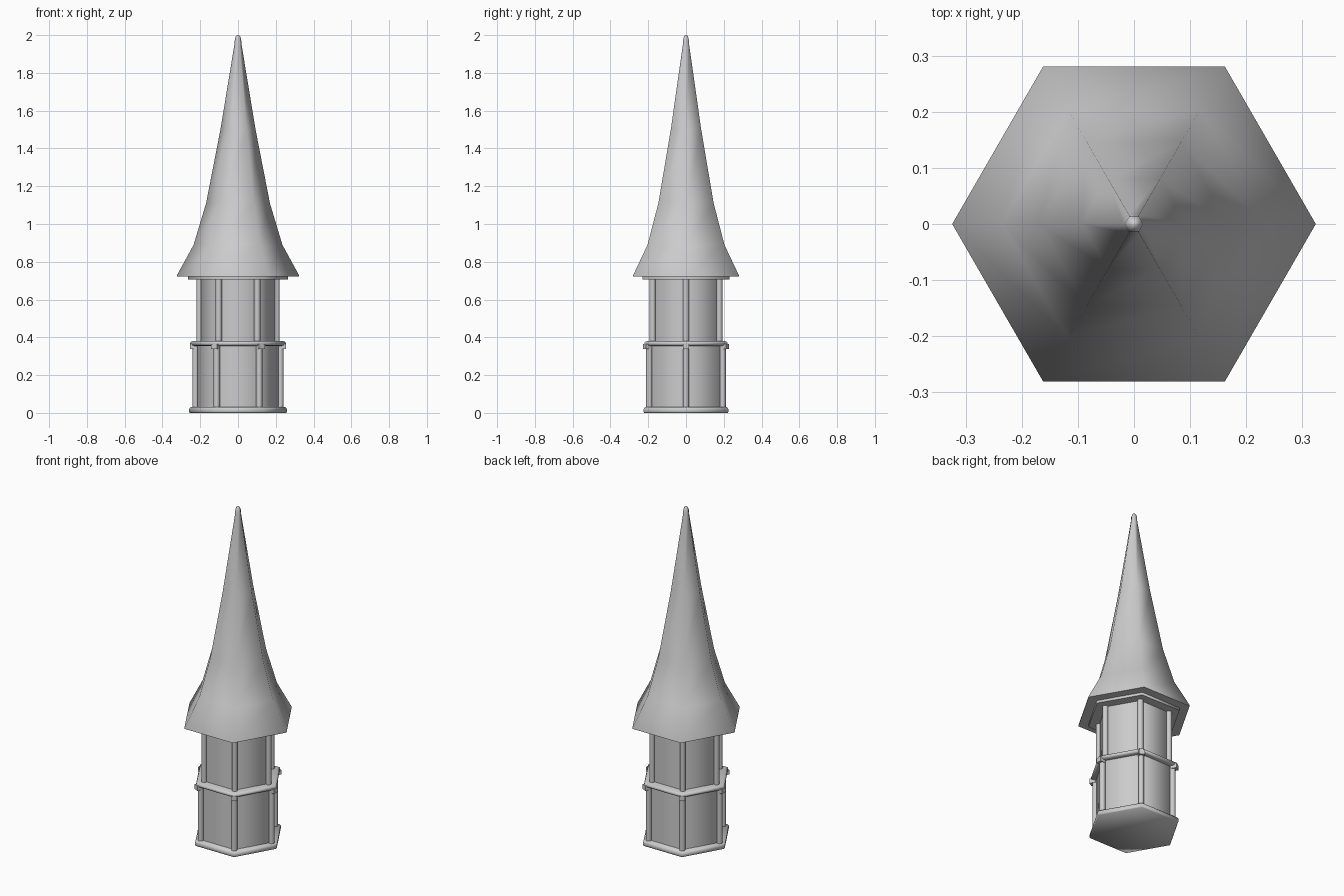
import bpy, bmesh, math

if "Cube" in bpy.data.objects:
    bpy.data.objects.remove(bpy.data.objects["Cube"])

SIDES = 6
ANGLES = [math.tau * i / SIDES for i in range(SIDES)]


def finish(name, bm, angle):
    bmesh.ops.recalc_face_normals(bm, faces=bm.faces)
    me = bpy.data.meshes.new(name)
    bm.to_mesh(me)
    bm.free()
    ob = bpy.data.objects.new(name, me)
    bpy.context.collection.objects.link(ob)
    bpy.ops.object.select_all(action='DESELECT')
    ob.select_set(True)
    bpy.context.view_layer.objects.active = ob
    bpy.ops.object.shade_smooth_by_angle(angle=math.radians(angle))
    return ob


def hexagon(name, profile, angle=62):
    """Loft a closed six-sided solid through (radius, z) rings."""
    bm = bmesh.new()
    rings = [[bm.verts.new((r * math.cos(a), r * math.sin(a), z)) for a in ANGLES]
             for r, z in profile]
    for lo, hi in zip(rings, rings[1:]):
        for i in range(SIDES):
            j = (i + 1) % SIDES
            bm.faces.new((lo[i], lo[j], hi[j], hi[i]))
    bm.faces.new(rings[0][::-1])
    bm.faces.new(rings[-1])
    return finish(name, bm, angle)


def corner_part(name, sides, part_radius, ring_radius, z0, z1):
    """One upright prism on every corner of the tower."""
    for n, a in enumerate(ANGLES):
        bm = bmesh.new()
        bmesh.ops.create_cone(bm, cap_ends=True, segments=sides, radius1=part_radius,
                              radius2=part_radius, depth=z1 - z0)
        spin = a + (math.pi / 4 if sides == 4 else 0)
        c, s = math.cos(spin), math.sin(spin)
        for v in bm.verts:
            x, y, z = v.co
            v.co = (c * x - s * y + ring_radius * math.cos(a),
                    s * x + c * y + ring_radius * math.sin(a), z + (z0 + z1) / 2)
        finish(f"{name}_{n + 1}", bm, 50)


# Base plate and walls
hexagon("base_plate", [(0.255, 0), (0.259, 0.006), (0.259, 0.02), (0.252, 0.03)])
hexagon("lower_walls", [(0.222, 0.025), (0.222, 0.365)])
hexagon("upper_walls", [(0.202, 0.37), (0.202, 0.715)])

# Rounded ledge between the storeys, and plate under the eaves
hexagon("middle_ledge", [(0.24, 0.355), (0.25, 0.358), (0.255, 0.367),
                         (0.25, 0.376), (0.24, 0.38)])
hexagon("eaves_plate", [(0.265, 0.705), (0.265, 0.724)])

# Corner posts and the small blocks below the ledge
corner_part("lower_post", 12, 0.016, 0.225, 0.025, 0.36)
corner_part("upper_post", 12, 0.016, 0.204, 0.375, 0.71)
corner_part("ledge_block", 4, 0.024, 0.237, 0.338, 0.366)

# Flared spire with a rounded tip
hexagon("spire_roof", [(0.324, 0.721), (0.324, 0.727), (0.235, 0.89), (0.169, 1.11),
                       (0.093, 1.5), (0.019, 1.95), (0.0165, 1.98),
                       (0.011, 1.994), (0.004, 2.0)])
